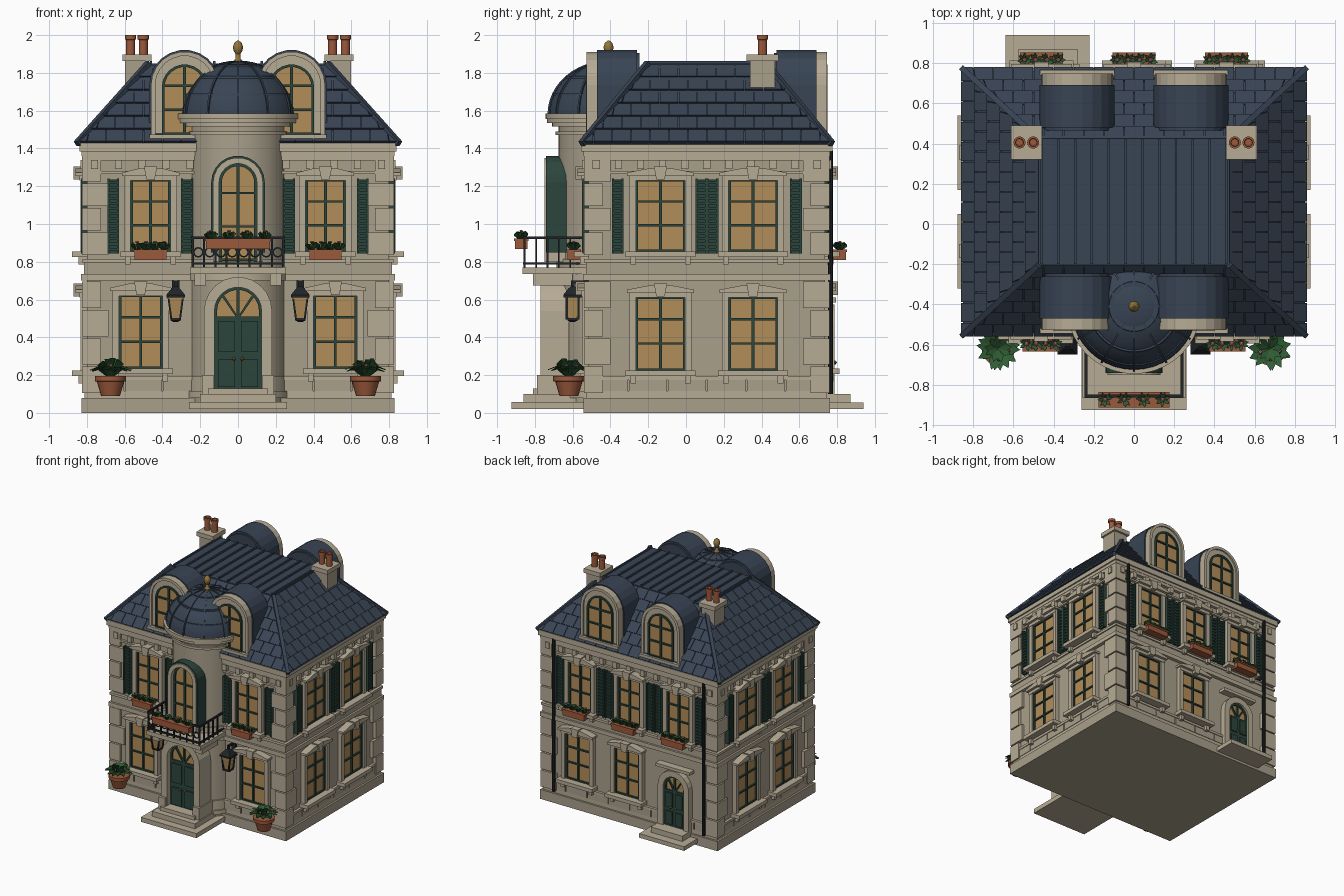
import bpy, bmesh, random
from math import pi, sin, cos
from mathutils import Matrix, Vector

if "Cube" in bpy.data.objects:
    bpy.data.objects.remove(bpy.data.objects["Cube"])

random.seed(3)
COL = dict(wall=(.40, .35, .26), trim=(.47, .41, .30), slate=(.04, .058, .088), glass=(.45, .27, .10),
           green=(.025, .06, .048), terra=(.33, .10, .045), iron=(.015, .018, .02), gold=(.3, .18, .04),
           leaf=(.03, .11, .035), pink=(.55, .2, .22))
MATS = {}
for k, c in COL.items():
    MATS[k] = bpy.data.materials.new(k)
    MATS[k].diffuse_color = (*c, 1)
T, I = Matrix.Translation, Matrix()
parts = {}

def add(name, mat, M, verts, faces, smooth=False):
    bm = parts.setdefault(name, (bmesh.new(), mat, smooth))[0]
    vs = [bm.verts.new(M @ Vector(v)) for v in verts]
    for f in faces:
        bm.faces.new([vs[i] for i in f])

def prism(name, mat, M, pts, y0, y1, smooth=False):
    n = len(pts)
    v = [(x, y0, z) for x, z in pts] + [(x, y1, z) for x, z in pts]
    add(name, mat, M, v, [tuple(range(n)), tuple(range(2*n-1, n-1, -1))] +
        [(i, (i+1) % n, n+(i+1) % n, n+i) for i in range(n)], smooth)

def box(name, mat, M, x0, x1, y0, y1, z0, z1):
    prism(name, mat, M, [(x0, z0), (x1, z0), (x1, z1), (x0, z1)], y0, y1)

def slab(name, mat, o, z0, z1):
    box(name, mat, I, -HX-o, HX+o, C-HY-o, C+HY+o, z0, z1)

def lathe(name, mat, x, y, prof, n=32, smooth=True, M=I, turn=0):
    v = [(x+r*cos(2*pi*i/n+turn), y+r*sin(2*pi*i/n+turn), z) for r, z in prof for i in range(n)]
    f = [(j*n+i, j*n+(i+1) % n, (j+1)*n+(i+1) % n, (j+1)*n+i) for j in range(len(prof)-1) for i in range(n)]
    f += [tuple(range(n-1, -1, -1)), tuple(range((len(prof)-1)*n, len(prof)*n))]
    add(name, mat, M, v, f, smooth)

def arch(r, z0, zc, u=0, n=11):
    return [(u-r, z0)] + [(u-r*cos(pi*i/n), zc+r*sin(pi*i/n)) for i in range(n+1)] + [(u+r, z0)]

def band(name, mat, M, outer, inner, y0, y1, smooth=False):
    for i in range(len(outer)-1):
        prism(name, mat, M, [outer[i], outer[i+1], inner[i+1], inner[i]], y0, y1, smooth)

HX, HY, C = .80, .625, .11
def face(k, d):
    return T((0, C, 0)) @ Matrix.Rotation(k*pi/2, 4, 'Z') @ T((0, -d, 0))
FRONT, RIGHT, BACK, LEFT = WALLS = [face(k, (HY, HX)[k % 2]) for k in range(4)]

# plants: radiating leaves with small blossoms
def plant(M, x, y, z, r, h, n, m):
    for i in range(n):
        a, k = 2*pi*i/n + random.random()*.5, random.uniform(.75, 1)
        c, s, w = cos(a), sin(a), r*.24
        p = [(x, y, z), (x+.6*r*c-w*s, y+.6*r*s+w*c, z+h*k), (x+r*c, y+r*s, z+h*k*.75), (x+.6*r*c+w*s, y+.6*r*s-w*c, z+h*k)]
        add('plant_leaves', 'leaf', M, p + [(a0, b0, c0-.004) for a0, b0, c0 in p],
            [(0, 1, 2, 3), (7, 6, 5, 4)] + [(j, j+4, (j+1) % 4+4, (j+1) % 4) for j in range(4)])
    for i in range(m):
        a = 2*pi*i/m + 1
        q = .45*r if m > 1 else 0
        lathe('blossoms', 'pink', x+q*cos(a), y+q*sin(a), [(.003, z+h*.85), (.012, z+h), (.004, z+h*1.12)], 6, False, M)

def planter(M, u, y, z, w):
    box('flower_boxes', 'terra', M, u-w/2, u+w/2, y-.033, y+.033, z, z+.05)
    box('flower_boxes', 'terra', M, u-w/2-.006, u+w/2+.006, y-.038, y+.038, z+.042, z+.055)
    for i in range(4):
        plant(M, u+(i-1.5)*w*.28, y, z+.045, .038, .05, 7, 1)

def window(M, u, z0, z1, w):
    h, j, z = w/2, .035, z1-z0
    box('window_glass', 'glass', M, u-h, u+h, -.008, .01, z0, z1)
    for s in (-1, 1):
        box('window_surrounds', 'trim', M, u+s*h, u+s*(h+j), -.035, .01, z0-.02, z1+.02)
        box('window_bars', 'green', M, u+s*h, u+s*(h-.012), -.022, 0, z0, z1)
        box('sill_brackets', 'trim', M, u+s*h, u+s*(h+.03), -.045, .01, z0-.075, z0-.03)
    box('window_bars', 'green', M, u-.007, u+.007, -.022, 0, z0, z1)
    for k in (0, .36, .7, 1):
        box('window_bars', 'green', M, u-h, u+h, -.02, 0, z0+k*z-.006, z0+k*z+.006)
    box('window_surrounds', 'trim', M, u-h-j, u+h+j, -.038, .01, z1, z1+.03)
    box('window_sills', 'trim', M, u-h-j-.02, u+h+j+.02, -.078, .01, z0-.035, z0-.005)
    a = h+j+.012
    prism('window_heads', 'trim', M, [(u-a, z1+.025), (u+a, z1+.025), (u+a, z1+.042), (u+.06, z1+.065), (u-.06, z1+.065), (u-a, z1+.042)], -.06, .01)
    prism('keystones', 'trim', M, [(u-.022, z1+.005), (u+.022, z1+.005), (u+.035, z1+.075), (u-.035, z1+.075)], -.07, .01)

def shutter(M, u):
    box('shutters', 'green', M, u-.029, u+.029, -.018, 0, .845, 1.235)
    for s in (-1, 1):
        box('shutters', 'green', M, u+s*.02, u+s*.031, -.032, 0, .845, 1.24)
    for i in range(14):
        box('shutters', 'green', M, u-.02, u+.02, -.027, 0, .86+i*.027, .874+i*.027)

# arched opening: stone voussoirs, glazing, optional double door
def arched(M, u, z0, zc, ri, ro, out, door=False):
    band('arch_surrounds', 'trim', M, arch(ro, z0, zc, u), arch(ri, z0, zc, u), -out, .05)
    prism('arch_glass', 'glass', M, arch(ri, z0, zc, u), -out*.4, .05)
    y = -out*.4-.014
    band('arch_bars', 'green', M, arch(ri, z0, zc, u), arch(ri-.014, z0, zc, u), y, .03)
    top = zc+ri
    box('arch_bars', 'green', M, u-.007, u+.007, y, .03, z0, top)
    if door:
        box('doors', 'green', M, u-ri, u+ri, y, .03, z0, zc-.03)
        for s in (-1, 1):
            for a, b in ((.02, .42), (.5, .94)):
                h = zc-.03-z0
                box('door_panels', 'green', M, u+s*.015, u+s*(ri-.018), y-.01, 0, z0+.01+a*h, z0+b*h)
            lathe('door_knobs', 'gold', u+s*.022, y-.02, [(.002, z0+.155), (.011, z0+.166), (.002, z0+.177)], 8, True, M)
            prism('arch_bars', 'green', M, [(u, zc-.03), (u+s*.012, zc-.03), (u+s*ri*.72, zc+ri*.66), (u+s*ri*.64, zc+ri*.74)], y, .03)
    else:
        for k in (.02, .36, .7):
            z = z0+k*(top-z0)
            box('arch_bars', 'green', M, u-ri, u+ri, y, .03, z-.006, z+.006)

# main body and string courses
slab('walls', 'wall', 0, .05, 1.42)
slab('plinth', 'wall', .028, 0, .08)
slab('base_course', 'trim', .012, .08, .115)
slab('base_ledge', 'trim', .022, .175, .195)
slab('belt_course', 'trim', .03, .70, .735)
slab('belt_band', 'wall', .014, .735, .80)
slab('belt_cap', 'trim', .024, .795, .815)
slab('frieze_ledge', 'trim', .02, 1.265, 1.28)
slab('frieze_top', 'trim', .025, 1.335, 1.36)
slab('cornice', 'trim', .04, 1.385, 1.43)
slab('cornice_under', 'trim', .028, 1.36, 1.39)
for k, M in enumerate(WALLS):
    L = (HX, HY)[k % 2]
    n = int(2*L/.125)
    for i in range(n+1):
        u = -L+.04+(2*L-.08)*i/n
        box('cornice_brackets', 'trim', M, u-.019, u+.019, -.035, .01, 1.29, 1.34)
    n = int(2*L/.2)
    for i in range(n):
        a = -L+2*L*i/n
        box('base_blocks', 'wall', M, a+.004, a+2*L/n-.004, -.016, .01, .115, .175)
# corner quoins
for sx in (-1, 1):
    for sy in (-1, 1):
        for i, z in enumerate([.10, .25, .40, .55, .83, .96, 1.09, 1.22]):
            lx, ly = ((.115, .075), (.075, .115))[i % 2]
            x, y = sx*HX, C+sy*HY
            ys = sorted((y+sy*.025, y-sy*ly))
            box('quoins', ('trim'), I, x+sx*.025, x-sx*lx, *ys, z+.005, z+(.145 if i < 4 else .125))

# windows, shutters and flower boxes
for s in (-1, 1):
    window(FRONT, s*.515, .24, .62, .23)
    window(FRONT, s*.463, .86, 1.23, .21)
    planter(FRONT, s*.463, -.08, .81, .17)
    for u in (.27, .66):
        shutter(FRONT, s*u)
    for M in (RIGHT, LEFT):
        window(M, s*.245, .23, .61, .26)
        window(M, s*.245, .86, 1.23, .26)
        for u in (.03, .472):
            shutter(M, s*u)
for u in (-.46, 0, .46):
    window(BACK, u, .86, 1.23, .21)
    planter(BACK, u, -.08, .81, .2)
    for s in (-1, 1):
        shutter(BACK, u+s*.193)
for u in (-.48, -.02):
    window(BACK, u, .24, .62, .23)
for s in (-1, 1):
    lathe('downpipes', 'iron', s*.70, C+HY+.03, [(.014, .1), (.014, 1.39)], 10)

# back door and stoop
arched(BACK, .43, .10, .43, .095, .145, .05, True)
box('back_steps', 'trim', BACK, .22, .64, -.205, .02, .02, .055)
box('back_steps', 'trim', BACK, .28, .575, -.135, .02, .055, .10)
box('back_door_hood', 'trim', BACK, .27, .59, -.06, .01, .585, .61)

# round tower with dome
TY = -.41
lathe('tower', 'wall', 0, TY, [(.265, .05), (.265, 1.53)], 40)
for r, a, b in ((.285, .08, .115), (.275, .115, .195), (.285, .70, .735), (.275, .735, .815), (.28, 1.47, 1.49), (.30, 1.515, 1.54), (.325, 1.535, 1.555), (.335, 1.555, 1.585)):
    lathe('tower_mouldings', 'trim', 0, TY, [(r, a), (r, b)], 40)
dome = [(.315*cos(t*pi/24), 1.575+.285*sin(t*pi/24)) for t in range(12)] + [(.004, 1.86)]
lathe('dome', 'slate', 0, TY, dome, 40)
for k in range(12):
    M = T((0, TY, 0)) @ Matrix.Rotation(k*pi/6, 4, 'Z')
    band('dome_ribs', 'slate', M, [(r*1.02+.002, z+.005) for r, z in dome], dome, -.005, .005)
for i in (3, 6, 9):
    r, z = dome[i]
    lathe('dome_rings', 'slate', 0, TY, [(r+.005, z-.005), (r+.003, z+.006)], 40)
lathe('finial', 'gold', 0, TY, [(.03, 1.855), (.014, 1.875), (.012, 1.9), (.022, 1.915), (.027, 1.935), (.02, 1.958), (.004, 1.972)], 16)
TF = T((0, -.67, 0))
arched(TF, 0, .80, 1.22, .10, .132, .08)
band('tower_window_edge', 'green', TF, arch(.142, .85, 1.22), arch(.131, .85, 1.22), -.07, .06)

# front entrance, steps and balcony
arched(TF, 0, .12, .54, .125, .18, .10, True)
for x, y, z0, z1 in ((.26, -.925, .02, .058), (.20, -.86, .055, .10), (.16, -.81, .10, .13)):
    box('front_steps', 'trim', I, -x, x, y, -.5, z0, z1)
for s in (-1, 1):
    box('door_pedestals', 'trim', I, s*.13, s*.19, -.79, -.6, .10, .20)
    box('balcony_brackets', 'trim', I, s*.17, s*.23, -.81, -.6, .675, .735)
    box('balcony_rail', 'iron', I, s*.232, s*.245, -.86, -.5, .92, .935)
    box('balcony_rail', 'iron', I, s*.232, s*.245, -.86, -.5, .785, .797)
    for i in range(5):
        box('balcony_rail', 'iron', I, s*.234, s*.243, -.858+i*.06, -.849+i*.06, .77, .93)
box('balcony_slab', 'trim', I, -.255, .255, -.865, -.5, .735, .77)
for a, b in ((.785, .797), (.92, .935)):
    box('balcony_rail', 'iron', I, -.245, .245, -.862, -.848, a, b)
for i in range(9):
    u = -.24+i*.06
    box('balcony_rail', 'iron', I, u-.005, u+.005, -.86, -.85, .77, .93)
    if i < 8:
        ring = [[(u+.03+r*cos(t*pi/6), .85+r*sin(t*pi/6)) for t in range(13)] for r in (.028, .02)]
        band('rail_rings', 'iron', I, *ring, -.859, -.851)
planter(I, 0, -.873, .868, .34)

# lanterns and potted plants
for s in (-1, 1):
    x, y = s*.33, -.60
    lathe('lantern_glass', 'glass', x, y, [(.032, .50), (.055, .615)], 4, False, turn=pi/4)
    for sx in (-1, 1):
        for yy in (-1, 1):
            q = [(x+sx*d+e, z) for d, e, z in ((.023, -.005, .495), (.023, .005, .495), (.039, .005, .62), (.039, -.005, .62))]
            prism('lantern_frame', 'iron', I, q, y+yy*.031-.006, y+yy*.031+.006)
    lathe('lantern_cap', 'iron', x, y, [(.07, .612), (.07, .625), (.03, .66), (.012, .67), (.012, .70)], 4, False, turn=pi/4)
    lathe('lantern_base', 'iron', x, y, [(.012, .48), (.04, .49), (.04, .503)], 4, False, turn=pi/4)
    box('lantern_arm', 'iron', I, x-.008, x+.008, y, -.5, .685, .70)
    box('lantern_arm', 'iron', I, x-.02, x+.02, -.53, -.5, .62, .72)
    lathe('plant_pots', 'terra', s*.675, -.62, [(.05, .09), (.072, .165), (.083, .168), (.083, .195), (.06, .195)], 20)
    plant(I, s*.675, -.62, .18, .11, .07, 16, 5)
    plant(I, s*.675, -.62, .19, .07, .10, 9, 0)

# mansard roof: core, slate tiles, hips and seamed flat top
def rp(k, t, s, lift=0):
    A, B, d0, d1 = ((.85, .47, .66, .31), (.66, .31, .85, .47))[k % 2]
    return A+(B-A)*t, -(d0+(d1-d0)*t)-lift*.75, 1.43+.415*t+lift*.65
E = [(x*.85, C+y*.66, 1.42) for x, y in ((-1, -1), (1, -1), (1, 1), (-1, 1))]
U = [(x*.47, C+y*.31, 1.845) for x, y in ((-1, -1), (1, -1), (1, 1), (-1, 1))]
HEX = [(3, 2, 1, 0), (4, 5, 6, 7)] + [(i, (i+1) % 4, (i+1) % 4+4, i+4) for i in range(4)]
add('roof_core', 'slate', I, E+U, HEX)
for k in range(4):
    M, rows = face(k, 0), 6
    for j in range(rows):
        w0, y0, z0 = rp(k, j/rows, 0, .013)
        w1, y1, z1 = rp(k, (j+1)/rows, 0, .002)
        _, b0, c0 = rp(k, j/rows, 0, -.005)
        _, b1, c1 = rp(k, (j+1)/rows, 0, -.005)
        for i in range(-10, 10):
            u0, u1 = (i+.5*(j % 2))*.1+.002, (i+1+.5*(j % 2))*.1-.002
            if u1 <= -w0 or u0 >= w0:
                continue
            a, b = max(u0, -w0), min(u1, w0)
            c, d = max(min(u0, w1), -w1), min(max(u1, -w1), w1)
            add('roof_tiles', 'slate', M, [(a, b0, c0), (b, b0, c0), (d, b1, c1), (c, b1, c1), (a, y0, z0), (b, y0, z0), (d, y1, z1), (c, y1, z1)], HEX)
    e, u = Vector(E[k]), Vector(U[k])
    d = u-e
    R = T(e) @ d.to_track_quat('Y', 'Z').to_matrix().to_4x4()
    box('roof_hips', 'slate', R, -.014, .014, 0, d.length, -.01, .022)
box('roof_top', 'slate', I, -.475, .475, C-.315, C+.315, 1.82, 1.85)
for i in range(12):
    u = -.46+i*.0836
    box('roof_seams', 'slate', I, u-.006, u+.006, C-.31, C+.31, 1.84, 1.863)

# arched dormers front and back
for M in (FRONT, BACK):
    for s in (-1, 1):
        D = M @ T((s*.283, 0, 0))
        prism('dormer_body', 'slate', D, arch(.172, 1.44, 1.735), .03, .27)
        band('dormer_roof', 'slate', D, arch(.187, 1.44, 1.735), arch(.17, 1.44, 1.735), .045, .255)
        arched(D, 0, 1.47, 1.725, .12, .172, 0.0)
        band('dormer_hood', 'trim', D, arch(.178, 1.47, 1.735), arch(.155, 1.47, 1.735), -.012, .05)
        box('dormer_sill', 'trim', D, -.185, .185, -.03, .06, 1.445, 1.475)

# chimneys with clay pots
for s in (-1, 1):
    x, y = s*.535, .405
    box('chimneys', 'wall', I, x-.062, x+.062, y-.067, y+.067, 1.6, 1.87)
    box('chimney_caps', 'trim', I, x-.077, x+.077, y-.085, y+.085, 1.862, 1.898)
    for d in (-.034, .034):
        lathe('chimney_pots', 'terra', x+d, y, [(.024, 1.89), (.024, 1.975), (.03, 1.978), (.03, 2.0), (.02, 2.0), (.018, 1.95)], 14)

for name, (bm, mat, smooth) in parts.items():
    bmesh.ops.recalc_face_normals(bm, faces=bm.faces)
    me = bpy.data.meshes.new(name)
    bm.to_mesh(me)
    bm.free()
    me.materials.append(MATS[mat])
    if smooth:
        me.polygons.foreach_set('use_smooth', [True]*len(me.polygons))
        me.set_sharp_from_angle(angle=.6)
    bpy.context.collection.objects.link(bpy.data.objects.new(name, me))

for m in bpy.data.materials:
    if m.users and not m.is_grease_pencil:
        m.use_nodes = True
        m.node_tree.nodes["Principled BSDF"].inputs["Base Color"].default_value = m.diffuse_color
